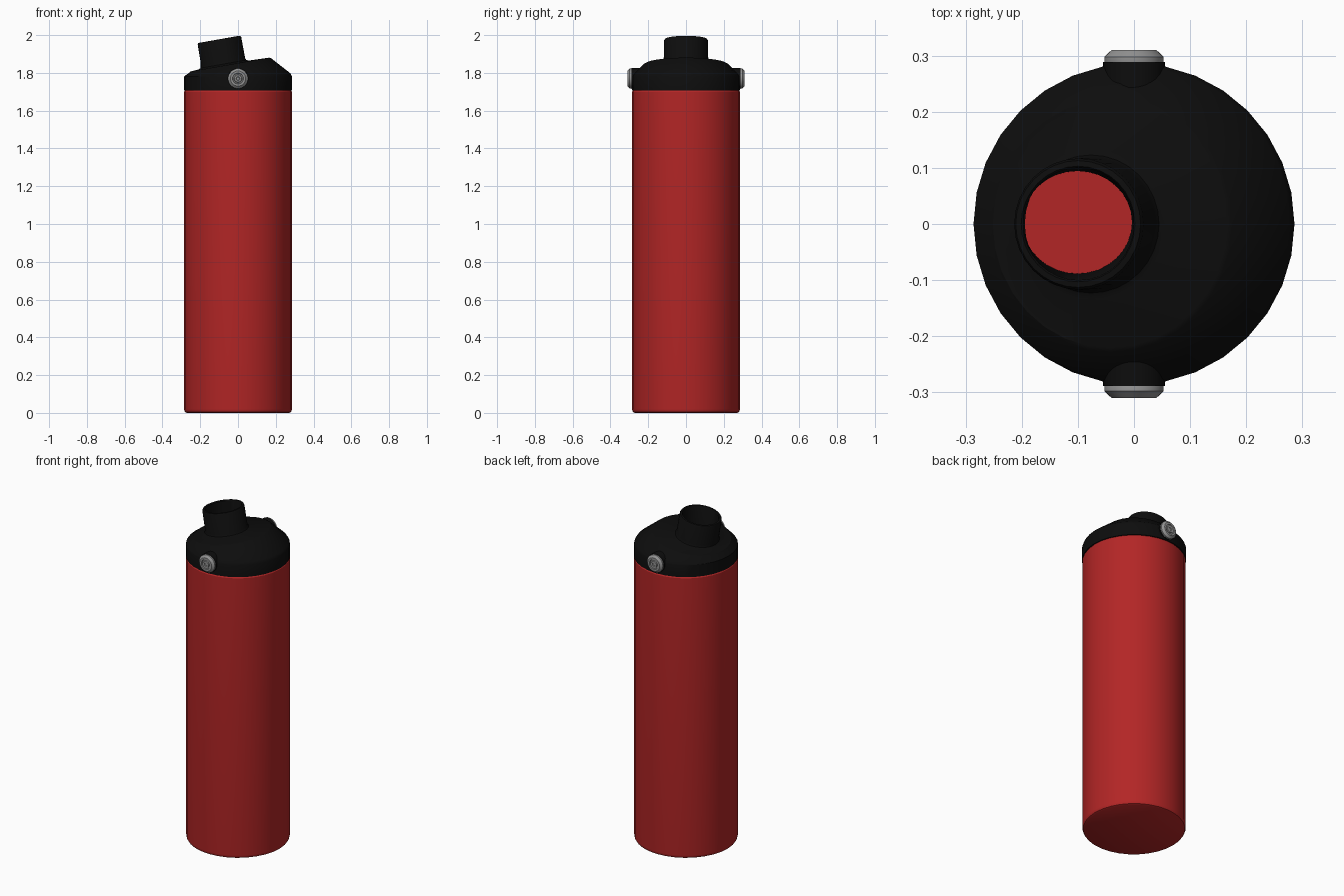
import bpy, bmesh, math
from mathutils import Vector, Matrix

if "Cube" in bpy.data.objects:
    bpy.data.objects.remove(bpy.data.objects["Cube"])

SEG = 32
TILT = math.radians(10)


def material(name, rgb):
    m = bpy.data.materials.new(name)
    m.diffuse_color = (*rgb, 1)
    m.use_nodes = True
    m.node_tree.nodes["Principled BSDF"].inputs["Base Color"].default_value = m.diffuse_color
    return m


RED = material("red", (0.45, 0.019, 0.019))
BLACK = material("black", (0.004, 0.004, 0.004))
STEEL = material("steel grey", (0.29, 0.29, 0.29))


def ring(center, rx, ry=None, tilt=0.0, seg=SEG):
    """Ellipse of points, its x axis lifted by the tilt angle."""
    u = Vector((math.cos(tilt), 0, math.sin(tilt)))
    v = Vector((0, 1, 0))
    ry = rx if ry is None else ry
    return [Vector(center) + u * rx * math.cos(a) + v * ry * math.sin(a)
            for a in (2 * math.pi * i / seg for i in range(seg))]


def loft(name, rings, mat, cap_start=True, cap_end=True, matrix=None):
    """Skin a list of rings into one smooth-shaded object."""
    bm = bmesh.new()
    loops = [[bm.verts.new(p) for p in r] for r in rings]
    for a, b in zip(loops, loops[1:]):
        n = len(a)
        for i in range(n):
            j = (i + 1) % n
            bm.faces.new((a[i], a[j], b[j], b[i]))
    if cap_start:
        bm.faces.new(loops[0][::-1])
    if cap_end:
        bm.faces.new(loops[-1])
    if matrix:
        bm.transform(matrix)
    me = bpy.data.meshes.new(name)
    bm.to_mesh(me)
    bm.free()
    me.materials.append(mat)
    ob = bpy.data.objects.new(name, me)
    bpy.context.collection.objects.link(ob)
    bpy.ops.object.select_all(action='DESELECT')
    ob.select_set(True)
    bpy.context.view_layer.objects.active = ob
    bpy.ops.object.shade_smooth_by_angle(angle=math.radians(30))
    return ob


def lathe(name, profile, mat, matrix=None, seg=SEG):
    return loft(name, [ring((0, 0, z), r, seg=seg) for r, z in profile], mat, matrix=matrix)


# Bottle body
lathe("bottle_body", [(0.272, 0), (0.28, 0.004), (0.284, 0.011), (0.285, 0.02),
                      (0.285, 1.70), (0.28, 1.708)], RED)

# Lid: upright collar, slanted shoulder, tilted deck and hollow tilted spout
axis = Vector((-math.sin(TILT), 0, math.cos(TILT)))
base = Vector((-0.075, 0, 1.838))


def spout(height, r):
    return ring(base + axis * height, r, tilt=TILT)


loft("lid_and_spout", [
    ring((0, 0, 1.708), 0.28),
    ring((0, 0, 1.708), 0.286),
    ring((0, 0, 1.780), 0.286),
    ring((-0.003, 0, 1.790), 0.281, tilt=math.radians(1.5)),
    ring((-0.041, 0, 1.840), 0.219, 0.228, TILT),
    ring((-0.043, 0, 1.844), 0.212, 0.221, TILT),
    spout(0.004, 0.133),
    spout(0.009, 0.123),
    spout(0.020, 0.118),
    spout(0.134, 0.117),
    spout(0.141, 0.113),
    spout(0.142, 0.103),
    spout(0.137, 0.100),
    ring((-0.101, 0.003, 1.712), 0.0975, 0.0915),
], BLACK, cap_start=False, cap_end=False)

# Pivot bosses and stepped metal buttons on the front and back
for side, angle in (("front", 90), ("back", -90)):
    place = Matrix.Translation((0, 0, 1.77)) @ Matrix.Rotation(math.radians(angle), 4, 'X')
    lathe(side + "_boss", [(0.055, 0.235), (0.055, 0.289)], BLACK, place)
    lathe(side + "_button", [(0.052, 0.286), (0.053, 0.289), (0.053, 0.298),
                             (0.040, 0.310), (0.029, 0.310), (0.027, 0.304),
                             (0.021, 0.304), (0.019, 0.309), (0.010, 0.309),
                             (0.008, 0.305)], STEEL, place)
